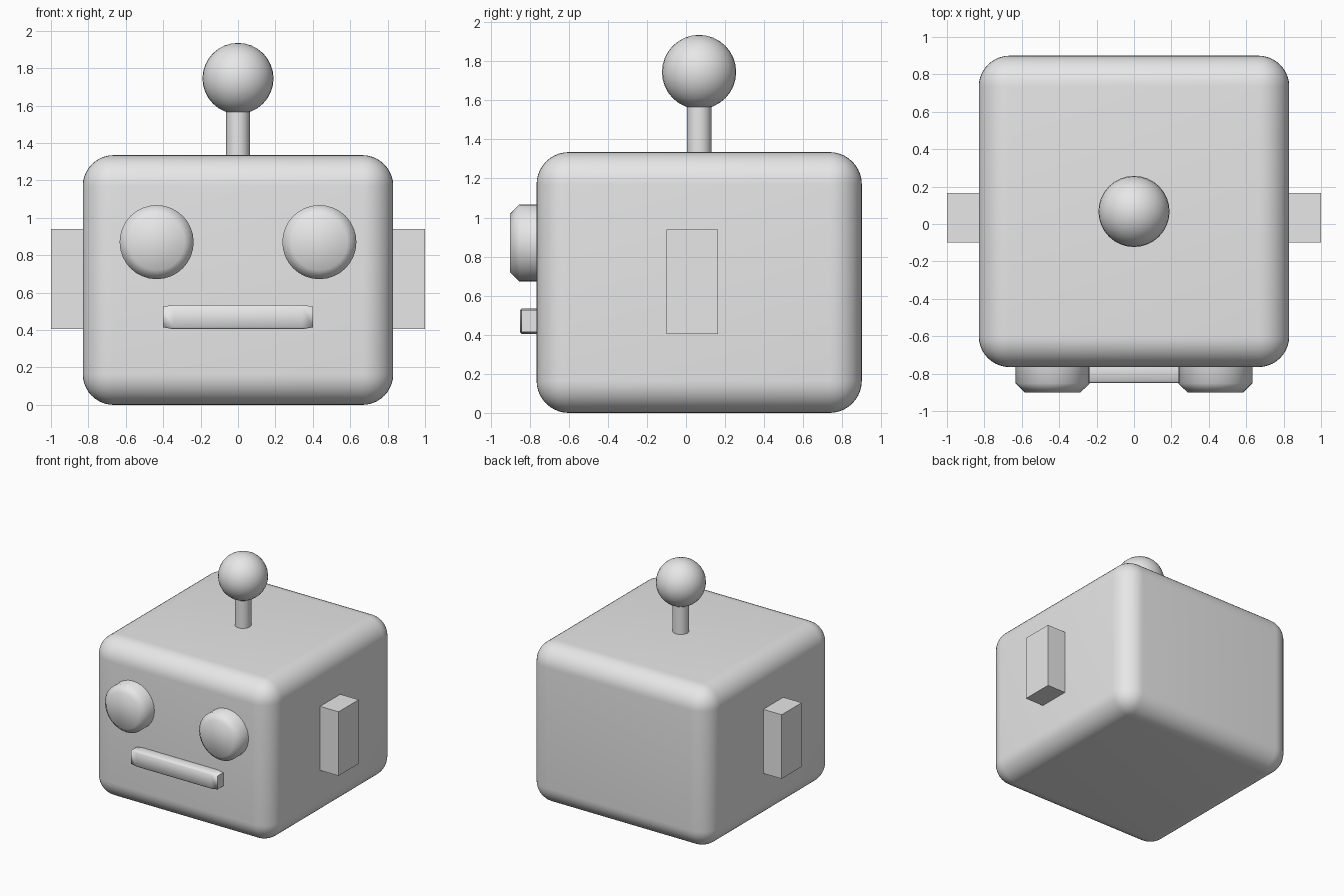
import bpy, bmesh, math
from mathutils import Matrix, Vector

if "Cube" in bpy.data.objects:
    bpy.data.objects.remove(bpy.data.objects["Cube"], do_unlink=True)

# Single plain grey material
grey = bpy.data.materials.new("light_grey")
grey.use_nodes = True
colour = (0.8, 0.8, 0.8, 1)
grey.diffuse_color = colour
grey.node_tree.nodes["Principled BSDF"].inputs["Base Color"].default_value = colour


def finish(name, bm, angle=60):
    mesh = bpy.data.meshes.new(name)
    bmesh.ops.recalc_face_normals(bm, faces=bm.faces[:])
    bm.to_mesh(mesh)
    bm.free()
    mesh.materials.append(grey)
    obj = bpy.data.objects.new(name, mesh)
    bpy.context.collection.objects.link(obj)
    bpy.ops.object.select_all(action="DESELECT")
    obj.select_set(True)
    bpy.context.view_layer.objects.active = obj
    bpy.ops.object.shade_smooth_by_angle(angle=math.radians(angle))
    return obj


def box(name, low, high, radius=0, segments=1, stretch_bevel=False):
    """Box between two corners; the bevel may stretch along with the box."""
    low, high = Vector(low), Vector(high)
    scale = Matrix.Diagonal(high - low)
    bm = bmesh.new()
    bmesh.ops.create_cube(bm, size=1)
    if not stretch_bevel:
        bmesh.ops.transform(bm, matrix=scale.to_4x4(), verts=bm.verts)
    if radius:
        bmesh.ops.bevel(bm, geom=bm.edges[:], offset=radius, segments=segments,
                        profile=0.5, affect="EDGES")
    if stretch_bevel:
        bmesh.ops.transform(bm, matrix=scale.to_4x4(), verts=bm.verts)
    bmesh.ops.translate(bm, vec=(low + high) / 2, verts=bm.verts)
    return finish(name, bm)


def cylinder(name, centre, radius, depth, turn=0, chamfer=0):
    """Upright cylinder turned about x, with an optional chamfered top rim."""
    bm = bmesh.new()
    bmesh.ops.create_cone(bm, cap_ends=True, segments=32, radius1=radius,
                          radius2=radius, depth=depth)
    if chamfer:
        rim = [e for e in bm.edges if all(v.co.z > 0 for v in e.verts)]
        bmesh.ops.bevel(bm, geom=rim, offset=chamfer, segments=1, affect="EDGES")
    matrix = Matrix.Translation(centre) @ Matrix.Rotation(turn, 4, "X")
    bmesh.ops.transform(bm, matrix=matrix, verts=bm.verts)
    return finish(name, bm)


# Head with rounded edges
box("head", (-0.83, -0.765, 0), (0.83, 0.9, 1.335), 0.165, 10)

# Ears and eyes, mirrored left and right
for side, s in (("left", 1), ("right", -1)):
    x1, x2 = sorted((s * 0.8, s))
    box(side + "_ear", (x1, -0.1, 0.405), (x2, 0.165, 0.94))
    cylinder(side + "_eye", (s * 0.435, -0.8, 0.87), 0.198, 0.2,
             turn=math.pi / 2, chamfer=0.048)

# Mouth bar with tapered ends
box("mouth", (-0.4, -0.85, 0.405), (0.4, -0.72, 0.535), 0.07, 1, True)

# Antenna stem and ball
cylinder("antenna_stem", (0, 0.067, 1.45), 0.063, 0.3)
bm = bmesh.new()
bmesh.ops.create_uvsphere(bm, u_segments=32, v_segments=16, radius=0.19,
                          matrix=Matrix.Translation((0, 0.067, 1.745)))
finish("antenna_ball", bm)
